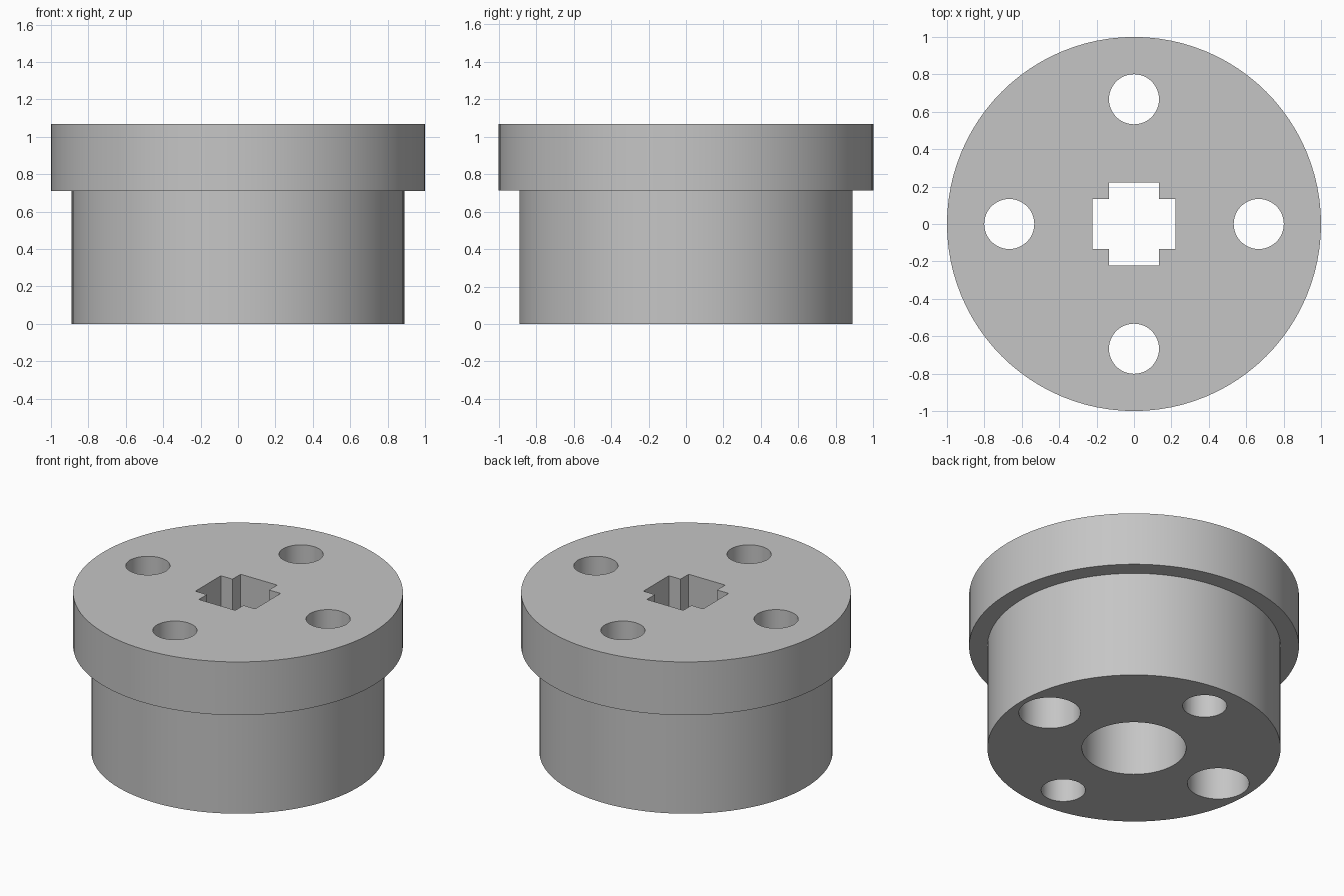
import bpy
import bmesh
from math import cos, sin, pi, radians

cube = bpy.data.objects.get("Cube")
if cube:
    bpy.data.objects.remove(cube, do_unlink=True)

# Main sizes
HEIGHT, LEDGE = 1.067, 0.711
HUB_R, FLANGE_R = 0.889, 1.0
HOLE_R, COUNTERBORE_R, BORE_R = 0.134, 0.187, 0.316
HOLE_OFFSET = 0.667
BELOW, ABOVE = -0.1, 1.2

grey = bpy.data.materials.new("plain grey")
grey.use_nodes = True
colour = (0.56, 0.56, 0.56, 1)
grey.diffuse_color = colour
grey.node_tree.nodes["Principled BSDF"].inputs["Base Color"].default_value = colour


def circle(sides):
    return [(cos(2 * pi * i / sides), sin(2 * pi * i / sides)) for i in range(sides)]


def loft(name, outline, levels, centre=(0, 0)):
    """Closed solid: the outline scaled and stacked at each (scale, z) level."""
    bm = bmesh.new()
    rings = [[bm.verts.new((centre[0] + x * s, centre[1] + y * s, z)) for x, y in outline]
             for s, z in levels]
    n = len(outline)
    for low, high in zip(rings, rings[1:]):
        for i in range(n):
            j = (i + 1) % n
            bm.faces.new((low[i], low[j], high[j], high[i]))
    bm.faces.new(rings[0][::-1])
    bm.faces.new(rings[-1])
    bmesh.ops.recalc_face_normals(bm, faces=bm.faces)
    mesh = bpy.data.meshes.new(name)
    bm.to_mesh(mesh)
    bm.free()
    mesh.materials.append(grey)
    obj = bpy.data.objects.new(name, mesh)
    bpy.context.collection.objects.link(obj)
    return obj


# Flanged body
body = loft("flanged_hub", circle(96),
            [(HUB_R, 0), (HUB_R, LEDGE), (FLANGE_R, LEDGE), (FLANGE_R, HEIGHT)])

# Central round bore, open below, and cross socket, open above
a, b = 0.221, 0.135
corner = [(a, -b), (a, b), (b, b)]
cross = []
for turn in range(4):
    cross += corner
    corner = [(-y, x) for x, y in corner]
cutters = [
    loft("bore_cutter", circle(64), [(BORE_R, BELOW), (BORE_R, LEDGE)]),
    loft("cross_socket_cutter", cross, [(1, LEDGE - 0.1), (1, ABOVE)]),
]

# Four through holes; the left and right ones are wider from below
for side in (-1, 1):
    cutters.append(loft("plain_hole_cutter", circle(48),
                        [(HOLE_R, BELOW), (HOLE_R, ABOVE)], (0, side * HOLE_OFFSET)))
    cutters.append(loft("stepped_hole_cutter", circle(48),
                        [(COUNTERBORE_R, BELOW), (COUNTERBORE_R, LEDGE),
                         (HOLE_R, LEDGE), (HOLE_R, ABOVE)], (side * HOLE_OFFSET, 0)))

# Cut the openings, then drop the cutters
bpy.ops.object.select_all(action="DESELECT")
bpy.context.view_layer.objects.active = body
body.select_set(True)
for cutter in cutters:
    cutter.hide_render = True
    mod = body.modifiers.new(cutter.name, "BOOLEAN")
    mod.operation = "DIFFERENCE"
    mod.solver = "EXACT"
    mod.object = cutter
    bpy.ops.object.modifier_apply(modifier=mod.name)
for cutter in cutters:
    bpy.data.objects.remove(cutter, do_unlink=True)

bpy.ops.object.shade_smooth_by_angle(angle=radians(30))
